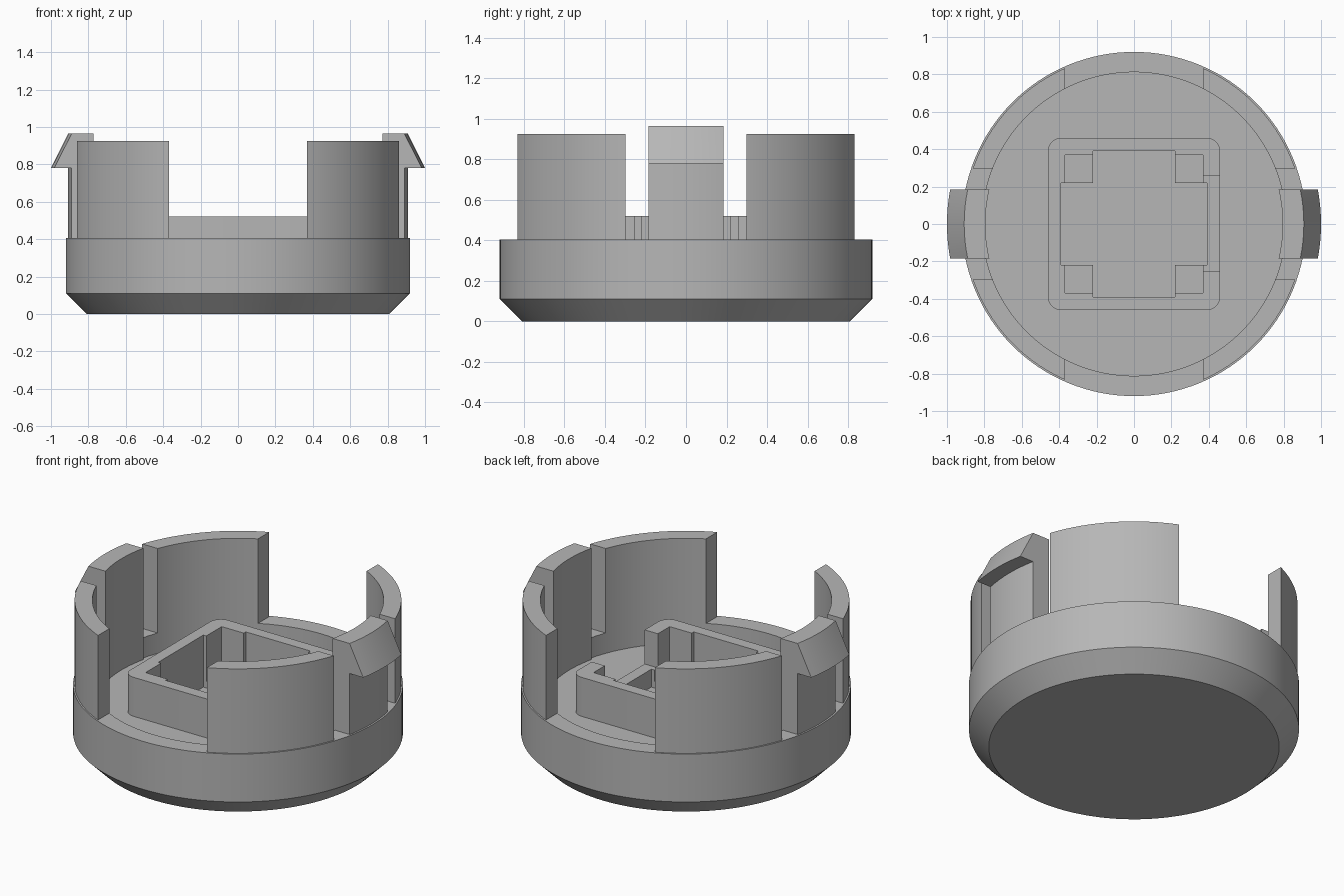
import bpy
import bmesh
from math import cos, sin, pi, radians

old = bpy.data.objects.get("Cube")
if old:
    bpy.data.objects.remove(old, do_unlink=True)

grey = bpy.data.materials.new("plain grey")
grey.use_nodes = True
COLOUR = (0.47, 0.47, 0.47, 1)
grey.diffuse_color = COLOUR
grey.node_tree.nodes["Principled BSDF"].inputs["Base Color"].default_value = COLOUR

STEPS = 128
FLOOR, RIM = 0.28, 0.405


def finish(name, bm):
    bmesh.ops.recalc_face_normals(bm, faces=bm.faces)
    mesh = bpy.data.meshes.new(name)
    bm.to_mesh(mesh)
    bm.free()
    mesh.materials.append(grey)
    obj = bpy.data.objects.new(name, mesh)
    bpy.context.collection.objects.link(obj)
    return obj


def lathe(name, profile, closed):
    """Revolve (radius, height) points; an open profile starts and ends on the axis."""
    bm = bmesh.new()
    verts = [bm.verts.new((r, 0, z)) for r, z in profile]
    pairs = list(zip(verts, verts[1:]))
    if closed:
        pairs.append((verts[-1], verts[0]))
    edges = [bm.edges.new(p) for p in pairs]
    bmesh.ops.spin(bm, geom=verts + edges, cent=(0, 0, 0), axis=(0, 0, 1),
                   angle=2 * pi, steps=STEPS, use_merge=False)
    bmesh.ops.remove_doubles(bm, verts=bm.verts, dist=0.0001)
    return finish(name, bm)


def box(x0, x1, y0, y1, z0, z1):
    bm = bmesh.new()
    bmesh.ops.create_cube(bm, size=1)
    for v in bm.verts:
        v.co.x = x1 if v.co.x > 0 else x0
        v.co.y = y1 if v.co.y > 0 else y0
        v.co.z = z1 if v.co.z > 0 else z0
    return finish("cutter", bm)


def rounded_block(name, half, radius, z0, z1):
    bm = bmesh.new()
    ring = []
    for corner in range(4):
        mid = pi / 4 + corner * pi / 2
        cx = (half - radius) * (1 if cos(mid) > 0 else -1)
        cy = (half - radius) * (1 if sin(mid) > 0 else -1)
        for i in range(9):
            a = corner * pi / 2 + i * pi / 16
            ring.append(bm.verts.new((cx + radius * cos(a), cy + radius * sin(a), z0)))
    face = bm.faces.new(ring)
    top = bmesh.ops.extrude_face_region(bm, geom=[face])["geom"]
    for v in top:
        if isinstance(v, bmesh.types.BMVert):
            v.co.z = z1
    return finish(name, bm)


def cut(obj, tool, operation="DIFFERENCE"):
    mod = obj.modifiers.new("cut", "BOOLEAN")
    mod.operation = operation
    mod.solver = "EXACT"
    mod.object = tool
    bpy.context.view_layer.objects.active = obj
    bpy.ops.object.modifier_apply(modifier=mod.name)
    bpy.data.objects.remove(tool, do_unlink=True)


# Round dish with a chamfered foot and a raised rim
base = lathe("base_dish", [(0, 0), (0.81, 0), (0.92, 0.11), (0.92, RIM),
                           (0.812, RIM), (0.812, FLOOR), (0, FLOOR)], False)

# Square socket frame on the dish floor
frame = rounded_block("socket_frame", 0.46, 0.07, FLOOR, 0.52)

# Stepped pocket: square corners with a deeper cross, through frame and floor
for part in (frame, base):
    for hx, hy, bottom in ((0.37, 0.37, 0.24), (0.39, 0.22, 0.2), (0.22, 0.39, 0.2)):
        cut(part, box(-hx, hx, -hy, hy, bottom, 0.7))

# Opening in one side of the frame
cut(frame, box(0.3, 0.6, -0.255, 0.26, 0.31, 0.7))

# Four curved guard walls, parted by two crossing gaps
walls = lathe("guard_walls", [(0.812, RIM), (0.911, RIM), (0.911, 0.925), (0.812, 0.925)], True)
cut(walls, box(-0.37, 0.37, -2, 2, 0, 2))
cut(walls, box(-2, 2, -0.298, 0.298, 0, 2))

# Two opposite snap clips with outward hooks
clips = lathe("snap_clips", [(0.795, FLOOR), (0.909, FLOOR), (0.909, 0.78),
                             (1.0, 0.78), (0.908, 0.965), (0.795, 0.965)], True)
cut(clips, box(-2, 2, -0.185, 0.185, 0, 2), "INTERSECT")

# Smooth round surfaces, sharp edges kept
for obj in (base, frame, walls, clips):
    bpy.ops.object.select_all(action="DESELECT")
    obj.select_set(True)
    bpy.context.view_layer.objects.active = obj
    bpy.ops.object.shade_smooth_by_angle(angle=radians(25))
